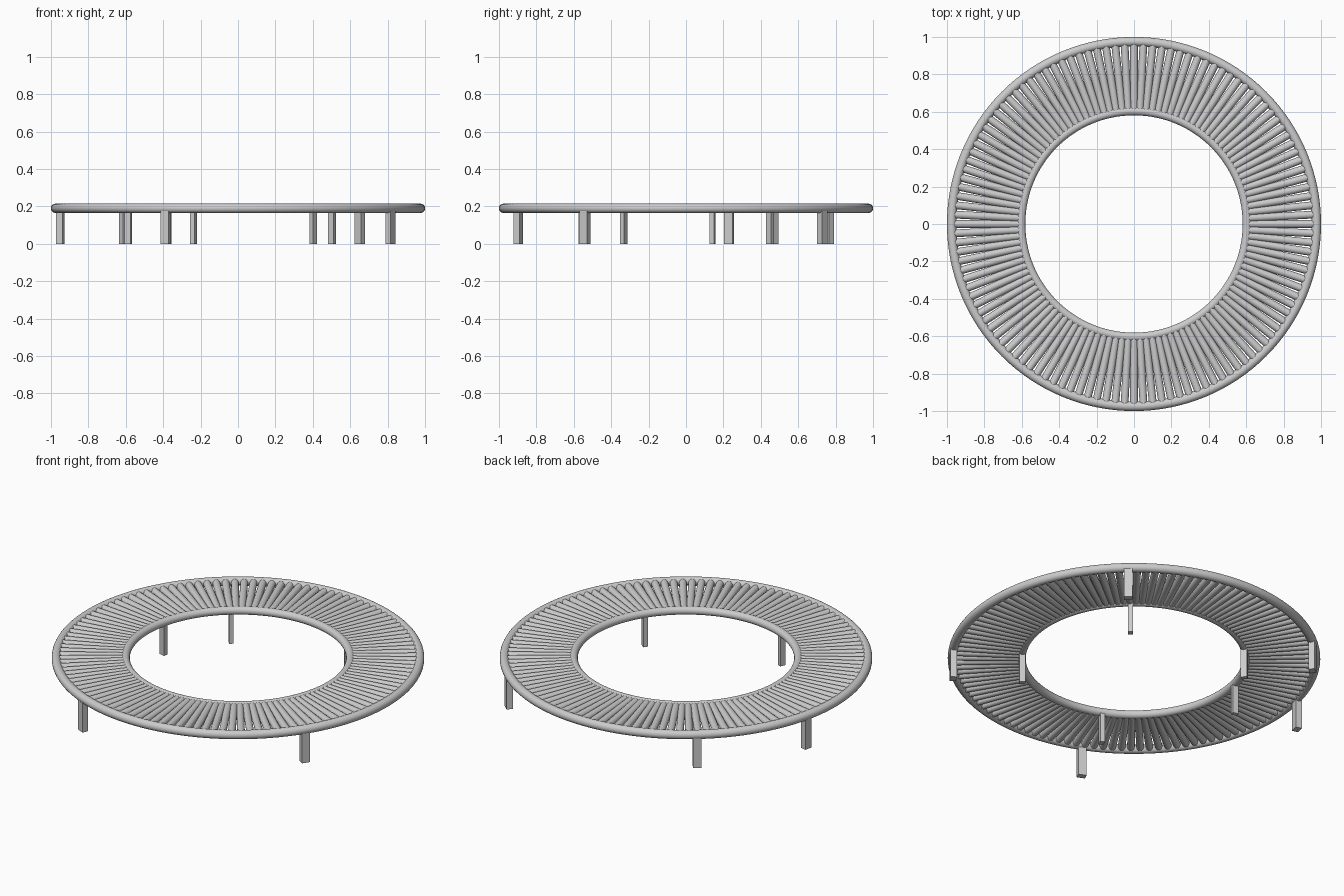
import bpy
from math import radians, cos, sin, pi

if "Cube" in bpy.data.objects:
    bpy.data.objects.remove(bpy.data.objects["Cube"])

Z = 0.19            # height of the ring plane
ROLLERS = 120


def ring(name, radius, tube):
    bpy.ops.mesh.primitive_torus_add(major_radius=radius, minor_radius=tube,
                                     major_segments=128, minor_segments=20,
                                     location=(0, 0, Z))
    ob = bpy.context.object
    ob.name = name
    bpy.ops.object.shade_smooth()
    return ob


def leg(name, angle, radius, radial, tangential):
    # square-cut post turned to face the centre
    h = Z - 0.015
    bpy.ops.mesh.primitive_cube_add(size=1,
                                    location=(radius * cos(angle), radius * sin(angle), h / 2),
                                    rotation=(0, 0, angle))
    ob = bpy.context.object
    ob.name = name
    ob.scale = (radial, tangential, h)


# inner and outer rails
ring("outer_rail", 0.975, 0.025)
ring("inner_rail", 0.604, 0.023)

# radial rollers spanning the two rails, all sharing one mesh
r0, r1 = 0.604, 0.975
bpy.ops.mesh.primitive_cylinder_add(vertices=16, radius=0.0205, depth=r1 - r0)
first = bpy.context.object
bpy.ops.object.shade_smooth_by_angle(angle=radians(40))
for i in range(ROLLERS):
    ob = first if i == 0 else first.copy()
    if i:
        bpy.context.collection.objects.link(ob)
    a = 2 * pi * i / ROLLERS
    m = (r0 + r1) / 2
    ob.name = f"roller_{i + 1}"
    ob.location = (m * cos(a), m * sin(a), Z)
    ob.rotation_euler = (0, pi / 2, a)

# five pairs of legs
for i, deg in enumerate((48.2, 128.5, 166.4, 246.7, 326.5)):
    a = radians(deg)
    leg(f"outer_leg_{i + 1}", a, 0.977, 0.035, 0.046)
    leg(f"inner_leg_{i + 1}", a, 0.604, 0.034, 0.026)
